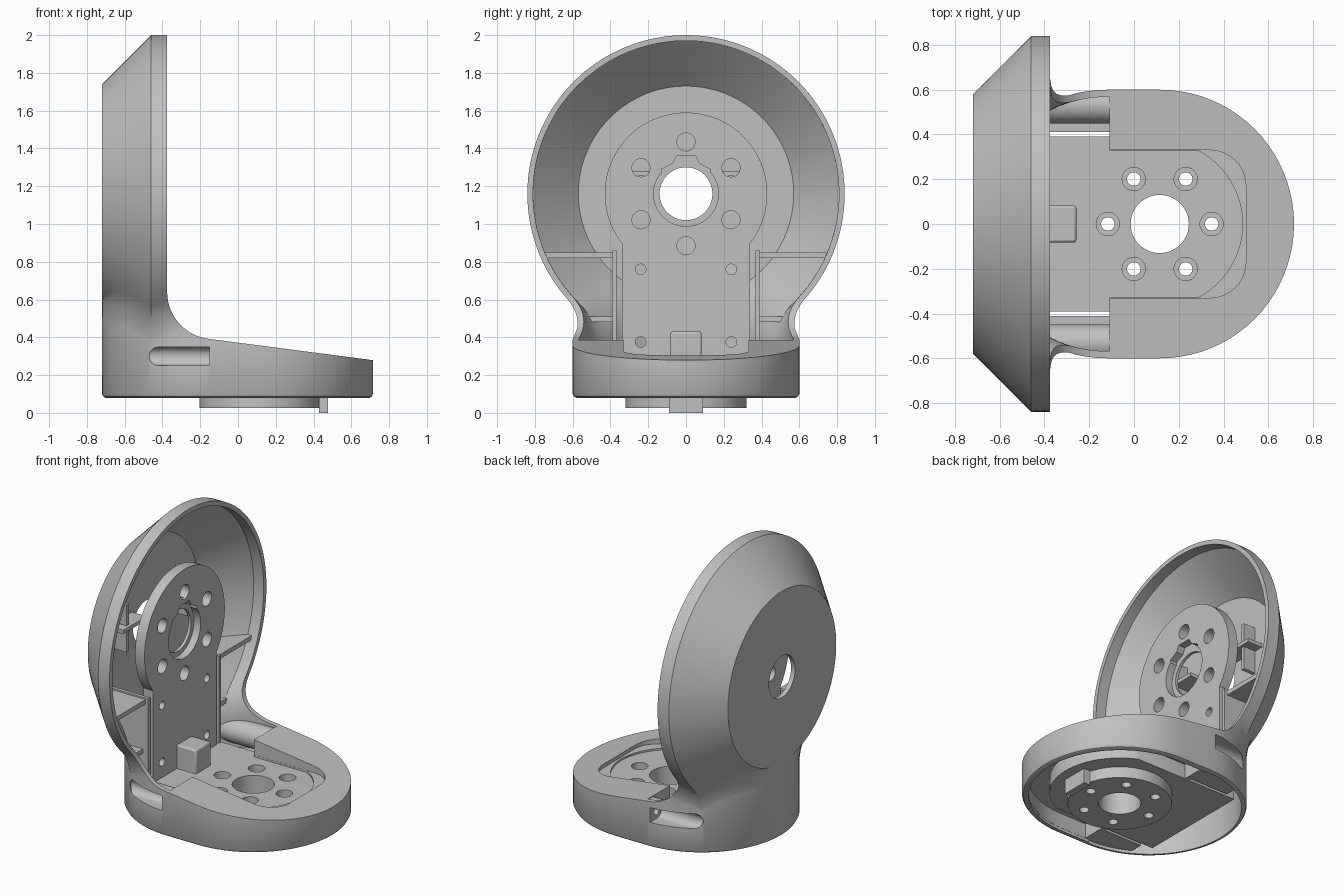
import bpy, bmesh
from math import sin, cos, pi, sqrt, atan2

if "Cube" in bpy.data.objects:
    bpy.data.objects.remove(bpy.data.objects["Cube"])

grey = bpy.data.materials.new("plain grey")
grey.use_nodes = True
grey.diffuse_color = (0.53, 0.53, 0.53, 1)
grey.node_tree.nodes["Principled BSDF"].inputs["Base Color"].default_value = (0.53, 0.53, 0.53, 1)

HUB = 1.16        # height of the dish axis
BORE = 0.115      # x of the base bore
RIM = -0.375      # open side of the dish
STEP = -0.11      # where the hollow meets the base top
FLOOR = 0.27      # top of the floor plate
FACE = -0.4       # front of the upright plate


def loft(name, rings):
    """Skin a stack of equal point rings and cap both ends."""
    bm = bmesh.new()
    loops = [[bm.verts.new(p) for p in ring] for ring in rings]
    n = len(loops[0])
    for a, b in zip(loops, loops[1:]):
        for i in range(n):
            j = (i + 1) % n
            bm.faces.new((a[i], a[j], b[j], b[i]))
    bm.faces.new(loops[0])
    bm.faces.new(loops[-1])
    bmesh.ops.recalc_face_normals(bm, faces=bm.faces)
    mesh = bpy.data.meshes.new(name)
    bm.to_mesh(mesh)
    bm.free()
    mesh.materials.append(grey)
    ob = bpy.data.objects.new(name, mesh)
    bpy.context.collection.objects.link(ob)
    return ob


def prism(name, pts, axis, lo, hi):
    place = {"x": lambda u, v, t: (t, u, v),
             "y": lambda u, v, t: (u, t, v),
             "z": lambda u, v, t: (u, v, t)}[axis]
    return loft(name, [[place(u, v, t) for u, v in pts] for t in (lo, hi)])


def arc(cx, cy, r, a, b, n):
    return [(cx + r * cos(a + (b - a) * i / n), cy + r * sin(a + (b - a) * i / n)) for i in range(n + 1)]


def rod(name, u, v, r, axis, lo, hi, n=48):
    return prism(name, arc(u, v, r, 0, 2 * pi, n)[:-1], axis, lo, hi)


def box(name, x0, x1, y0, y1, z0, z1):
    return prism(name, [(x0, y0), (x1, y0), (x1, y1), (x0, y1)], "z", z0, z1)


def combine(ob, tool, op="DIFFERENCE"):
    """Apply a boolean and discard the tool."""
    mod = ob.modifiers.new("cut", "BOOLEAN")
    mod.operation, mod.object, mod.solver = op, tool, "EXACT"
    dg = bpy.context.evaluated_depsgraph_get()
    result = bpy.data.meshes.new_from_object(ob.evaluated_get(dg))
    ob.modifiers.clear()
    ob.data = result
    bpy.data.objects.remove(tool)


def stadium(r):
    return arc(BORE, 0, r, -pi / 2, pi / 2, 40) + arc(-0.12, 0, r, pi / 2, 3 * pi / 2, 40)


def keyhole(x, t, foot, trim):
    """Dish circle flowing through fillets into the neck, at one x."""
    big = min(0.84 - t, 0.58 - t / 3 + x + 0.72 - t)
    w = max(sqrt(max((0.6 - t) ** 2 - min(x + 0.12, 0) ** 2, 0)) - trim, 0.02)
    f = 0.37 * sqrt(min(1, w / 0.54))
    drop = sqrt((big + f) ** 2 - (w + f) ** 2)
    a = atan2(-drop, w + f)
    half = arc(0, HUB, big, pi / 2, a, 48)[1:] + arc(w + f, HUB - drop, f, a + pi, pi, 12)[1:] + [(w, foot)]
    pts = [(0, HUB + big)] + half + [(-u, v) for u, v in reversed(half)]
    return [(x, u, v) for u, v in pts]


def shell(name, t, foot, trim):
    """Dish and neck set in by t, running from the back wall to the step."""
    first, knee = -0.72 + t, -0.46 + t / 3
    xs = [first + (knee - first) * (i / 10) ** 2 for i in range(11)]
    xs += [RIM + (STEP - RIM) * i / 6 for i in range(7)]
    return loft(name, [keyhole(x, t, foot, trim) for x in xs])


# Base: rounded stadium with a sloping top and a sweep up to the rim
body = loft("bracket_body", [[(u, v, z) for u, v in stadium(r)] for z, r in
                             ((0.08, 0.58), (0.086, 0.592), (0.1, 0.6), (0.55, 0.6))])
combine(body, shell("dish", 0, 0.2, 0.004), "UNION")
sweep = arc(-0.125, 0.64, 0.25, pi, 1.47 * pi, 16)
combine(body, prism("slope_cutter", [(RIM, 2.5)] + sweep + [(0.8, 0.268), (0.8, 2.5)], "y", -1, 1))

# Hollow out the dish and neck, and the recess under the base
combine(body, shell("hollow", 0.03, -0.1, 0.002))
combine(body, prism("recess", stadium(0.56), "z", -0.05, 0.1))

# Channel under the front of the base, around the floor plate
channel = prism("channel", stadium(0.559), "z", -0.1, 0.2)
core = arc(BORE, 0, 0.43, -1.147, 1.147, 40) + [(-0.9, 0.392), (-0.9, -0.392)]
combine(channel, prism("core", core, "z", -0.2, 0.3))
combine(channel, box("limit", STEP + 0.03, 1, -1, 1, -0.3, 0.4), "INTERSECT")
combine(body, channel)
combine(body, box("floor_plate", -0.475, STEP + 0.05, -0.391, 0.391, 0.1, FLOOR), "UNION")

# Pocket in the base top with a shallow ledge round the front
ledge = [(-0.2, -0.33)] + arc(0.34, -0.17, 0.16, -pi / 2, 0, 8) + arc(0.34, 0.17, 0.16, 0, pi / 2, 8) + [(-0.2, 0.33)]
combine(body, prism("pocket", ledge, "z", FLOOR + 0.012, 1))
floor = [(-0.2, -0.329)] + arc(BORE, 0, 0.37, -1.095, 1.095, 24) + [(-0.2, 0.329)]
combine(body, prism("pocket_floor", floor, "z", FLOOR, 1))

# Round mount under the base, with key
combine(body, rod("mount", BORE, 0, 0.32, "z", 0.025, 0.2, 64), "UNION")
combine(body, box("mount_key", 0.428, 0.476, -0.09, 0.09, 0, 0.2), "UNION")
combine(body, rod("bore", BORE, 0, 0.13, "z", -0.1, 1))
for i in range(6):
    x, y = BORE + 0.232 * cos(i * pi / 3), 0.232 * sin(i * pi / 3)
    combine(body, rod("bolt", x, y, 0.03, "z", -0.1, 1, 24))
    combine(body, rod("counterbore", x, y, 0.052, "z", FLOOR - 0.05, 1, 32))
combine(body, rod("back_hole", 0, HUB, 0.14, "x", -1, -0.6))

# Side slots: rounded closed pockets with a flat front end and a screw hole
for s, side in ((1, "left"), (-1, "right")):
    house = rod(side + "_slot_housing", s * 0.53, 0.3, 0.08, "x", -0.48, -0.1)
    lip = box(side + "_lower_lip", -0.4, -0.1, *sorted((s * 0.412, s * 0.6)), 0.1, 0.2)
    for ob in (house, lip):
        combine(ob, prism("limit", stadium(0.585), "z", 0, 1), "INTERSECT")
    outline = [(-0.15, 0.25), (-0.15, 0.35)] + arc(-0.42, 0.3, 0.05, pi / 2, 3 * pi / 2, 12)
    trough = [(s * 0.8, 0.35)] + [(s * u, v) for u, v in arc(0.525, 0.3, 0.05, pi / 2, 3 * pi / 2, 16)] + [(s * 0.8, 0.25)]
    for ob in (body, house):
        slot = prism("slot", outline, "y", -0.9, 0.9)
        combine(slot, prism("trough", trough, "x", -0.6, 0.1), "INTERSECT")
        combine(ob, slot)
        combine(ob, rod("screw", s * 0.53, 0.3, 0.025, "x", -0.2, -0.04, 20))

# Upright mounting plate with bore, notch and bolt holes
a = atan2(-0.263, 0.34)
plate = prism("upright_plate", arc(0, HUB, 0.43, a, pi - a, 64) + [(-0.34, 0.2), (0.34, 0.2)], "x", FACE - 0.07, FACE)
combine(plate, rod("bore", 0, HUB, 0.14, "x", -1, 1))
combine(plate, rod("bore_step", 0, HUB, 0.172, "x", FACE - 0.05, 1))
combine(plate, prism("notch", [(-0.13, 1.25), (0.13, 1.25), (0.13, 1.29), (0.07, 1.32), (0.05, 1.36),
                               (-0.05, 1.36), (-0.07, 1.32), (-0.13, 1.29)], "x", FACE - 0.05, 1))
for i in range(6):
    b = pi / 6 + i * pi / 3
    combine(plate, rod("bolt", 0.275 * cos(b), HUB + 0.275 * sin(b), 0.048, "x", -1, 1, 28))
for y in (-0.24, 0.24):
    for z in (0.375, 0.76):
        combine(plate, rod("screw", y, z, 0.028, "x", -1, 1, 20))

# Stop block at the foot of the plate
stop = box("stop_block", FACE - 0.02, -0.258, -0.082, 0.082, 0.22, 0.43)
bevel = stop.modifiers.new("soft_edges", "BEVEL")
bevel.width, bevel.segments = 0.01, 2

# Ribs between the dish and the plate
ribs = (("flange", -0.7, FACE, 0.367, 0.39, 0.2, 0.86),
        ("upper_shelf", -0.7, -0.42, 0.38, 0.85, 0.82, 0.85),
        ("lower_shelf", -0.7, -0.44, 0.38, 0.7, 0.48, 0.51),
        ("tall_rib", -0.7, -0.6, 0.31, 0.335, 1.1, 1.42),
        ("cross_rib", -0.7, -0.58, 0.15, 0.4, 1.255, 1.28))
for s, side in ((1, "left"), (-1, "right")):
    for name, x0, x1, y0, y1, z0, z1 in ribs:
        rib = box(side + "_" + name, x0, x1, *sorted((s * y0, s * y1)), z0, z1)
        combine(rib, shell("limit", 0.015, 0.1, 0.004), "INTERSECT")

# Shading
bpy.ops.object.select_all(action="DESELECT")
for ob in bpy.context.collection.objects:
    if ob.type == "MESH" and grey.name in ob.data.materials:
        ob.select_set(True)
        bpy.context.view_layer.objects.active = ob
bpy.ops.object.shade_smooth_by_angle(angle=pi / 6)
